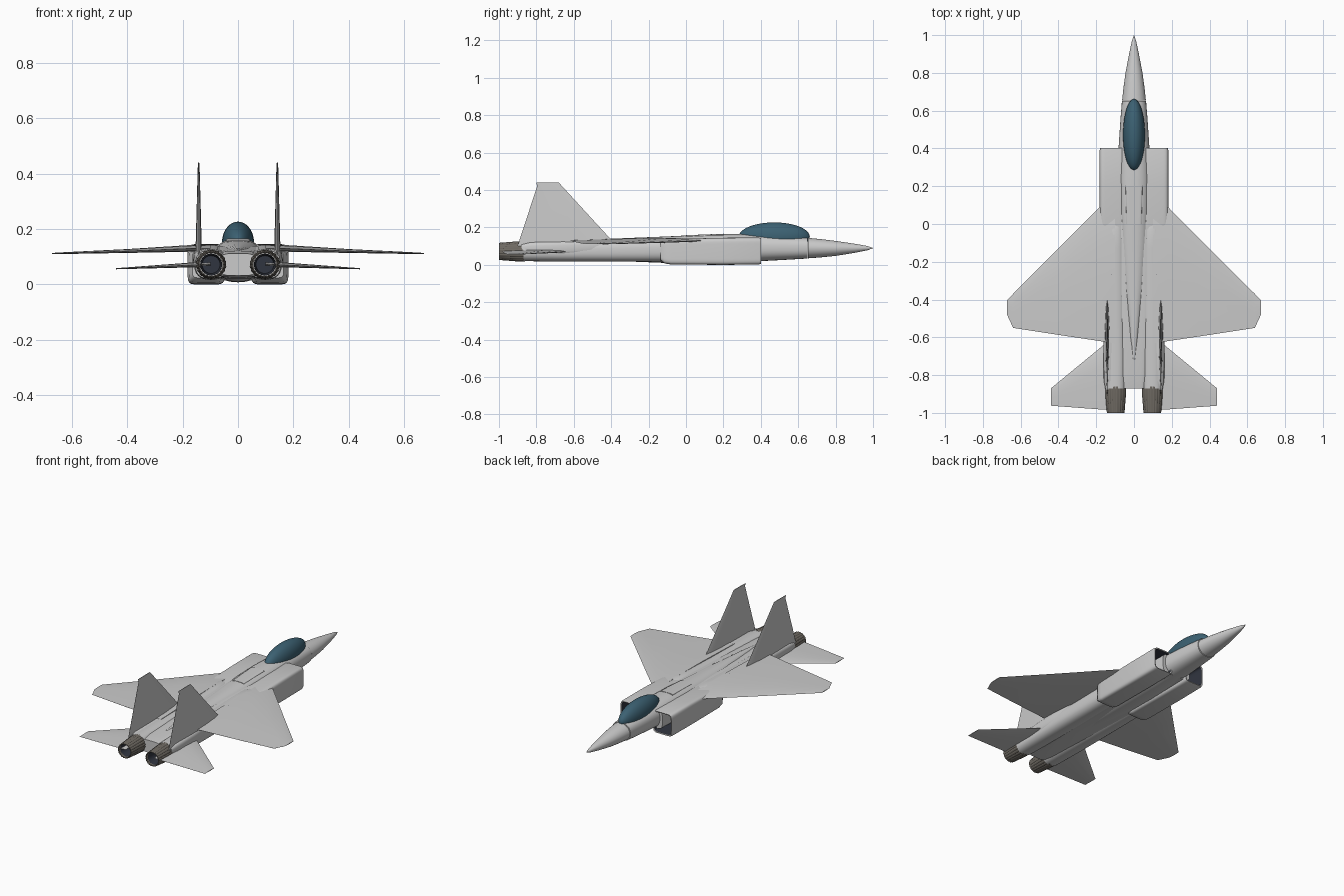
import bpy, bmesh, math
from math import sin, cos, pi, copysign

if "Cube" in bpy.data.objects:
    bpy.data.objects.remove(bpy.data.objects["Cube"])


def material(name, rgb):
    m = bpy.data.materials.new(name)
    m.diffuse_color = (*rgb, 1)
    m.use_nodes = True
    m.node_tree.nodes["Principled BSDF"].inputs["Base Color"].default_value = m.diffuse_color
    return m


GLASS = material("tinted_glass", (0.045, 0.12, 0.17))
DARK = material("dark_interior", (0.03, 0.035, 0.05))
METAL = material("burnt_metal", (0.16, 0.145, 0.125))


def finish(name, bm, mat=None, mirror=False, angle=35):
    bmesh.ops.recalc_face_normals(bm, faces=bm.faces)
    me = bpy.data.meshes.new(name)
    bm.to_mesh(me)
    bm.free()
    ob = bpy.data.objects.new(name, me)
    bpy.context.collection.objects.link(ob)
    if mat:
        me.materials.append(mat)
    bpy.ops.object.select_all(action='DESELECT')
    ob.select_set(True)
    bpy.context.view_layer.objects.active = ob
    bpy.ops.object.shade_smooth_by_angle(angle=math.radians(angle))
    if mirror:
        ob.modifiers.new("Mirror", 'MIRROR')
    return ob


def skin(bm, rings, caps=(True, True)):
    rings = [[bm.verts.new(p) for p in r] for r in rings]
    n = len(rings[0])
    for a, b in zip(rings, rings[1:]):
        for i in range(n):
            j = (i + 1) % n
            bm.faces.new((a[i], a[j], b[j], b[i]))
    for cap, r in zip(caps, (rings[0], rings[-1])):
        if cap:
            bm.faces.new(r)


def loft(name, sections, cx=0, power=2, n=40, mat=None, caps=(True, True), ribs=0):
    """Superellipse sections (y, z_low, z_high, half_width) skinned along y."""
    rings = []
    for y, z0, z1, hw in sections:
        ring = []
        for i in range(n):
            c, s = cos(2 * pi * i / n), sin(2 * pi * i / n)
            k = 1 - ribs * (i % 3 == 0)
            ring.append((cx + k * hw * copysign(abs(c) ** (2 / power), c), y,
                         (z0 + z1) / 2 + k * (z1 - z0) / 2 * copysign(abs(s) ** (2 / power), s)))
        rings.append(ring)
    bm = bmesh.new()
    skin(bm, rings, caps)
    return finish(name, bm, mat, mirror=cx != 0)


def foil(name, stations, upright=False):
    """Thin lens-section surface from stations (span, y_lead, y_trail, offset, thickness)."""
    shape = [(0, 0), (.08, .55), (.3, 1), (.6, .8), (1, .04),
             (1, -.04), (.6, -.8), (.3, -1), (.08, -.55)]
    rings = []
    for s, le, te, off, t in stations:
        pts = [(le + (te - le) * u, off + v * t / 2) for u, v in shape]
        rings.append([(o, y, s) if upright else (s, y, o) for y, o in pts])
    bm = bmesh.new()
    skin(bm, rings)
    return finish(name, bm, mirror=True)


# Nose cone and forward fuselage
loft("nose_cone", [(1, .089, .091, .001), (.97, .078, .101, .011), (.9, .064, .113, .026),
                   (.8, .048, .128, .045), (.72, .040, .138, .056), (.653, .035, .144, .063)])
loft("forward_fuselage", [(.65, .034, .146, .064), (.55, .028, .153, .072), (.4, .02, .162, .082),
                          (.25, .012, .166, .088), (.1, .008, .162, .088), (-.1, .01, .152, .08),
                          (-.35, .02, .142, .06), (-.6, .025, .132, .03), (-.72, .03, .125, .008)],
     power=2.4)

# Centre body between the engines
loft("centre_body", [(.38, .02, .142, .1), (.1, .015, .142, .11), (-.15, .018, .138, .1),
                     (-.5, .022, .127, .09), (-.8, .026, .12, .07), (-.87, .032, .112, .06)],
     power=5)

# Canopy
bm = bmesh.new()
bmesh.ops.create_uvsphere(bm, u_segments=40, v_segments=24, radius=1)
for v in bm.verts:
    v.co = (v.co.x * .058, .472 + v.co.y * .19, .15 + v.co.z * .077)
finish("canopy", bm, GLASS)

# Air intakes with open dark mouths
loft("intake", [(.34, .014, .136, .056), (.40, .012, .138, .058), (.402, .006, .143, .064),
                (.39, .002, .146, .067), (.2, 0, .145, .067), (-.08, .002, .138, .067),
                (-.115, .008, .132, .062), (-.135, .024, .12, .05)],
     cx=.115, power=7, n=56, caps=(False, True))
loft("intake_duct", [(.398, .0125, .1375, .0575), (.2, .02, .13, .05)],
     cx=.115, power=7, n=56, mat=DARK, caps=(False, True))

# Engine housings
loft("engine_housing", [(0, .02, .138, .045), (-.03, .018, .144, .054), (-.13, .017, .143, .058),
                        (-.4, .017, .134, .06), (-.7, .018, .128, .06), (-.87, .02, .124, .056)],
     cx=.098, power=2.5)

# Side booms carrying the tail surfaces
loft("tail_boom", [(-.4, .09, .128, .012), (-.5, .06, .13, .026), (-.66, .05, .128, .03),
                   (-.83, .055, .122, .028), (-.88, .065, .11, .018)],
     cx=.132, power=3, n=24)

# Ribbed exhaust nozzles with dark cores
loft("exhaust_nozzle", [(-.86, .018, .126, .055), (-.9, .018, .126, .055), (-1, .026, .118, .047),
                        (-1, .03, .114, .042), (-.9, .026, .118, .045)],
     cx=.097, n=60, mat=METAL, ribs=.045, caps=(True, False))
loft("exhaust_core", [(-.985, .0325, .1115, .0395), (-.9, .04, .104, .032)],
     cx=.097, mat=DARK, caps=(False, True))

# Wings, horizontal tails and upright fins
foil("wing", [(.1, .17, -.632, .131, .026), (.18, .09, -.62, .13, .024),
              (.4, -.13, -.587, .121, .014), (.64, -.37, -.55, .113, .006),
              (.672, -.402, -.48, .112, .004)])
foil("horizontal_tail", [(.1, -.6, -.985, .074, .022), (.16, -.64, -.983, .071, .018),
                         (.44, -.87, -.962, .057, .004)])
foil("upright_fin", [(.10, -.37, -.9, .142, .024), (.14, -.405, -.888, .142, .022),
                     (.42, -.662, -.796, .142, .007), (.44, -.68, -.8, .142, .004)], upright=True)

# Air brake panel on the spine
loft("air_brake_panel", [(.2, .14, .1665, .045), (0, .13, .1585, .04)], power=5)

# Cooling vents on the engine housings
bm = bmesh.new()
for i in range(5):
    cube = bmesh.ops.create_cube(bm, size=1)["verts"]
    bmesh.ops.scale(bm, vec=(.02, .006, .006), verts=cube)
    bmesh.ops.translate(bm, vec=(.113, -.2 - i * .016, .1385), verts=cube)
finish("cooling_vents", bm, DARK, mirror=True)
